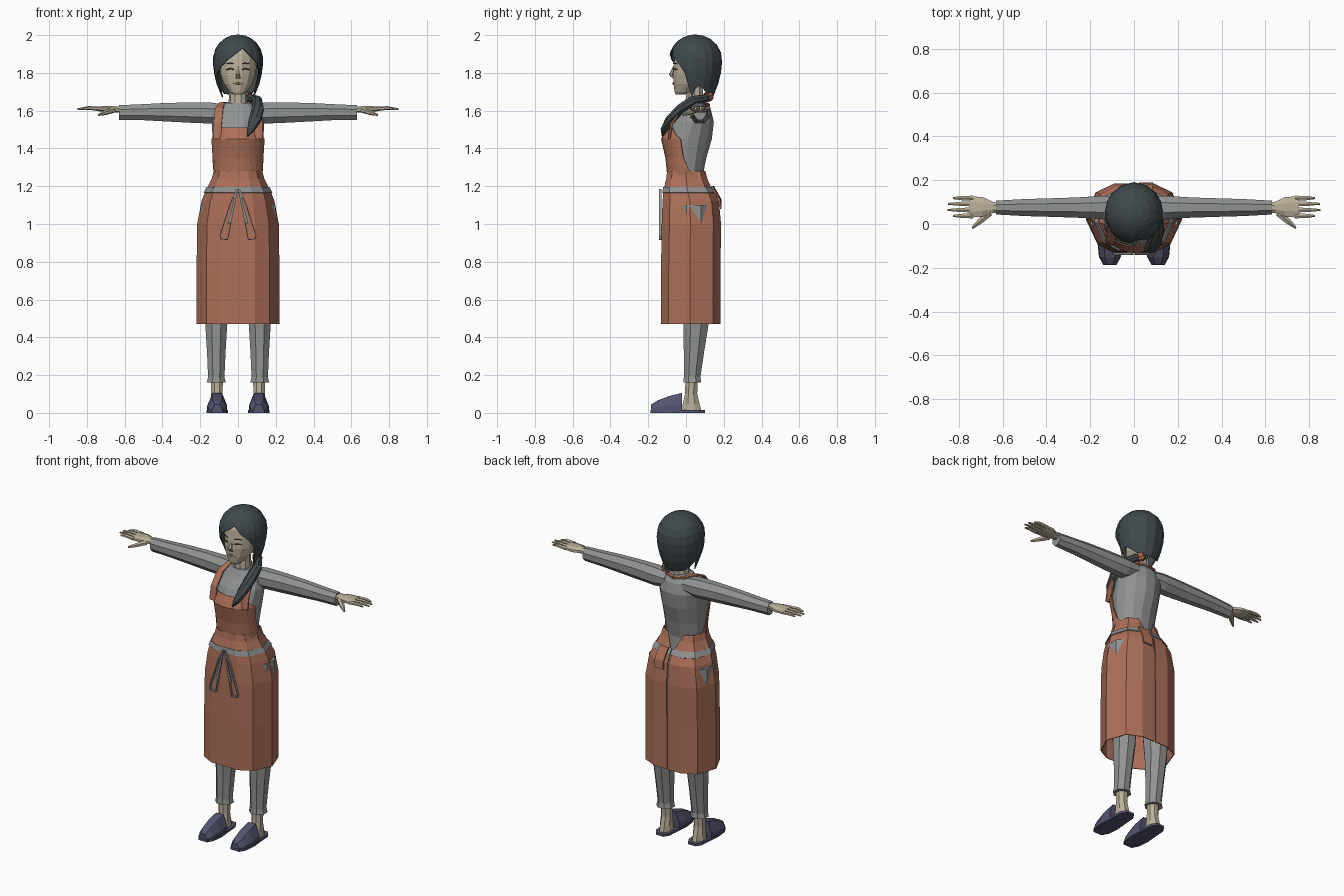
import bpy, bmesh
from math import sin, cos, pi, radians, sqrt
from mathutils import Vector

cube = bpy.data.objects.get("Cube")
if cube:
    bpy.data.objects.remove(cube)


def material(name, *rgb):
    col = [(c / 255) ** 2.2 for c in rgb] + [1]
    m = bpy.data.materials.new(name)
    m.use_nodes = True
    m.diffuse_color = col
    m.node_tree.nodes["Principled BSDF"].inputs["Base Color"].default_value = col
    return m


SKIN = material("skin", 186, 174, 152)
HAIR = material("dark_hair", 66, 74, 77)
CLOTH = material("grey_cloth", 143, 146, 145)
APRON = material("brown_apron", 172, 112, 90)
SHOE = material("blue_shoe", 84, 84, 110)
TIE = material("orange_tie", 190, 110, 70)
LIP = material("lip", 160, 130, 112)


def loft(name, rings, mat, closed=True, caps=True, thick=0):
    """Skin a row of rings that all have the same number of points."""
    bm = bmesh.new()
    rows = [[bm.verts.new(p) for p in r] for r in rings]
    n = len(rows[0])
    for a, b in zip(rows, rows[1:]):
        for i in range(n if closed else n - 1):
            j = (i + 1) % n
            bm.faces.new((a[i], a[j], b[j], b[i]))
    if closed and caps:
        bm.faces.new(rows[0])
        bm.faces.new(rows[-1])
    bmesh.ops.remove_doubles(bm, verts=bm.verts, dist=0.0005)
    bmesh.ops.recalc_face_normals(bm, faces=bm.faces)
    me = bpy.data.meshes.new(name)
    bm.to_mesh(me)
    bm.free()
    me.materials.append(mat)
    ob = bpy.data.objects.new(name, me)
    bpy.context.collection.objects.link(ob)
    if thick:
        mod = ob.modifiers.new("thickness", "SOLIDIFY")
        mod.thickness, mod.offset = thick, 0
    return ob


def stack(name, rows, mat, n=12, cx=0):
    """Horizontal oval rings: height, half width, front y, back y."""
    turn = [(i + .5) * 2 * pi / n for i in range(n)]
    return loft(name, [[(cx + w * sin(a), (f + b) / 2 - (b - f) / 2 * cos(a), z)
                        for a in turn] for z, w, f, b in rows], mat)


def sweep(name, path, radii, mat, n=8, ref=(0, 0, 1)):
    """Oval tube along a path, with (side, up) radii at each point."""
    pts = [Vector(p) for p in path]
    rings = []
    for k, p in enumerate(pts):
        t = (pts[min(k + 1, len(pts) - 1)] - pts[max(k - 1, 0)]).normalized()
        side = t.cross(Vector(ref)).normalized()
        up = side.cross(t)
        rs, ru = radii[k] if isinstance(radii, list) else radii
        rings.append([p + side * rs * cos(a) + up * ru * sin(a)
                      for a in ((i + .5) * 2 * pi / n for i in range(n))])
    return loft(name, rings, mat)


def lerp_rows(rows, z):
    for a, b in zip(rows, rows[1:]):
        if a[0] <= z <= b[0]:
            t = (z - a[0]) / (b[0] - a[0])
            return [p + (q - p) * t for p, q in zip(a, b)]
    return rows[-1] if z > rows[-1][0] else rows[0]


# Shirt body and neck
BODY = [(1.1, .13, -.09, .1), (1.25, .118, -.085, .09), (1.35, .125, -.095, .11),
        (1.45, .135, -.118, .14), (1.54, .138, -.075, .15), (1.6, .125, -.03, .135),
        (1.64, .075, -.01, .11)]
stack("shirt_body", BODY, CLOTH, 14)
stack("neck", [(1.58, .065, -.03, .1), (1.64, .05, -.005, .095), (1.73, .045, .0, .09)], SKIN, 10)

# Head and facial features
stack("head", [(1.685, .025, -.055, .0), (1.7, .045, -.062, .04), (1.74, .075, -.068, .1),
               (1.79, .093, -.071, .13), (1.84, .099, -.068, .15), (1.9, .095, -.06, .15),
               (1.95, .07, -.02, .12)], SKIN, 14)
sweep("nose", [(0, -.062, 1.835), (0, -.08, 1.79), (0, -.066, 1.772)],
      [(.006, .006), (.013, .011), (.014, .004)], SKIN, 6, (0, 1, 0))
sweep("mouth", [(-.026, -.061, 1.743), (0, -.068, 1.745), (.026, -.061, 1.743)],
      [(.002, .003), (.005, .007), (.002, .003)], LIP, 6)

# Hair cap: columns run from the crown down to a hem that varies round the head
HEM = [(-180, 1.68), (-130, 1.69), (-95, 1.74), (-78, 1.67), (-63, 1.79), (-45, 1.83),
       (-25, 1.87), (12, 1.93), (30, 1.89), (50, 1.85), (65, 1.8), (78, 1.67),
       (95, 1.74), (130, 1.69), (180, 1.68)]


def hair_point(deg, t):
    hem = lerp_rows(HEM, deg)[1]
    z = hem + (2 - hem) * cos(t * pi / 2)
    d = z - 1.87
    r = sqrt(max(0, 1 - (d / .13) ** 2)) if d > 0 else 1 - 9 * d * d
    a = radians(deg)
    return (.13 * r * sin(a), .05 - .138 * r * cos(a), z)


angles = sorted({h[0] for h in HEM[1:]} | {-155, -112, 112, 155, -8})
loft("hair_cap", [[hair_point(d, k / 8) for d in angles] for k in range(9)],
     HAIR, caps=False, thick=.006)

# Ponytail over the left shoulder
sweep("ponytail", [(.03, .13, 1.68), (.07, .1, 1.665), (.1, .04, 1.655), (.105, -.03, 1.61),
                   (.09, -.085, 1.55), (.07, -.115, 1.5), (.05, -.125, 1.465)],
      [(.02, .02), (.022, .022), (.028, .026), (.034, .026), (.034, .024), (.024, .016),
       (.004, .004)], HAIR)
sweep("hair_tie", [(.04, .125, 1.677), (.06, .108, 1.67)], (.027, .027), TIE)

# Skirt of the apron: one half outline, scaled at each level and mirrored
HALF = [(0, -.13), (.09, -.13), (.165, -.09), (.217, .02), (.175, .14), (.09, .18)]
LEVELS = [(.47, 1, -.13, .18, .003), (.75, 1, -.13, .18, .003), (1, .985, -.126, .183, .003),
          (1.12, .88, -.122, .172, .004), (1.165, .8, -.118, .15, .006),
          (1.195, .73, -.113, .13, .015), (1.24, .63, -.102, .11, .035),
          (1.28, .58, -.098, .1, .06)]


def skirt_ring(level, grow=1, gap=None):
    z, sx, front, back, slit = level
    half = [(x * sx, front + (y + .13) / .31 * (back - front)) for x, y in HALF]
    half.append((slit if gap is None else gap, back))
    full = [(-x, y) for x, y in half[:0:-1]] + half
    return [(x * grow, .02 + (y - .02) * grow, z) for x, y in full]


loft("apron_skirt", [skirt_ring(l) for l in LEVELS], APRON, closed=False, thick=.005)
loft("apron_belt", [skirt_ring(l, 1.035, .002) for l in LEVELS[4:6]], CLOTH,
     closed=False, thick=.006)
sweep("back_flap", [(.05, .14, 1.2), (.055, .18, 1.13), (.055, .185, 1.08)],
      (.045, .006), APRON, 4)

# Bib wraps the front of the body
BIB = [(1.2, 150), (1.25, 125), (1.29, 95), (1.35, 80), (1.4, 76), (1.45, 74), (1.47, 60), (1.51, 38)]
rings = []
for z, spread in BIB:
    _, w, f, b = lerp_rows(BODY, z)
    arc = [radians(spread * (i / 6 - 1)) for i in range(13)]
    rings.append([((w + .009) * sin(a), (f + b) / 2 - ((b - f) / 2 + .011) * cos(a), z)
                  for a in arc])
loft("apron_bib", rings, APRON, closed=False, thick=.006)

FINGERS = [("index", .037, .825), ("middle", .064, .85), ("ring", .092, .848), ("little", .118, .825)]
SOLE = [(-.187, .03), (-.15, .05), (-.08, .057), (0, .05), (.07, .045), (.1, .025)]
UPPER = [(-.185, .026, .04), (-.15, .046, .062), (-.09, .053, .085), (-.02, .05, .102)]
ARCH = [(-1, 0), (-1, .4), (-.5, 1), (.5, 1), (1, .4), (1, 0)]

for s, side in ((1, "left_"), (-1, "right_")):
    # Strap from bib to the back of the neck
    sweep(side + "strap", [(s * .108, -.09, 1.45), (s * .108, -.078, 1.53), (s * .1, -.025, 1.61),
                           (s * .085, .04, 1.638), (s * .06, .1, 1.635), (0, .12, 1.63)],
          [(.025, .008)] * 3 + [(.018, .008), (.012, .01), (.01, .01)], APRON, 6)

    # Bow loop hanging from the belt
    loop = [(.005, 1.185), (.04, 1.11), (.095, .94), (.09, .92), (.055, .918), (.05, .94),
            (.025, 1.08), (.008, 1.17)]
    sweep(side + "bow_loop", [(s * x, -.136, z) for x, z in loop], (.004, .009), CLOTH, 4, (0, 1, 0))
    sweep(side + "bow_tail", [(s * .008, -.138, 1.18), (s * .022, -.14, 1.1), (s * .05, -.138, 1)],
          (.008, .003), CLOTH, 4, (0, 1, 0))

    # Sleeve
    sweep(side + "sleeve", [(s * x, .075, z) for x, z in
                            ((.06, 1.59), (.14, 1.587), (.26, 1.59), (.4, 1.592), (.5, 1.592), (.63, 1.59))],
          [(.055, .045), (.058, .06), (.05, .058), (.045, .052), (.042, .046), (.034, .042)], CLOTH)

    # Hand
    sweep(side + "palm", [(s * .6, .075, 1.605), (s * .645, .075, 1.606), (s * .69, .078, 1.608),
                          (s * .75, .078, 1.61)],
          [(.022, .018), (.028, .018), (.048, .019), (.053, .012)], SKIN)
    for label, y, tip in FINGERS:
        sweep(side + label + "_finger", [(s * .735, y, 1.61), (s * .79, y, 1.614), (s * tip, y, 1.608)],
              [(.013, .011), (.011, .01), (.005, .005)], SKIN, 6)
    sweep(side + "thumb", [(s * .66, .05, 1.602), (s * .7, .015, 1.59), (s * .738, -.018, 1.578)],
          [(.018, .014), (.015, .013), (.006, .006)], SKIN, 6)

    # Trouser leg and ankle
    stack(side + "trouser_leg", [(.16, .054, -.018, .085), (.19, .047, -.015, .08), (.32, .053, -.016, .1),
                                 (.47, .063, -.02, .125), (.8, .085, -.05, .14), (1.1, .09, -.06, .14)],
          CLOTH, 8, s * .115)
    stack(side + "ankle", [(.012, .036, -.03, .085), (.05, .035, -.02, .075), (.1, .033, -.008, .062),
                           (.2, .035, -.005, .065)], SKIN, 8, s * .112)

    # Slipper: flat sole and a rounded toe cover
    loft(side + "sole", [[(s * .11 + dx * w, y, z) for dx, z in ((-1, 0), (1, 0), (1, .014), (-1, .014))]
                         for y, w in SOLE], SHOE)
    loft(side + "slipper_toe", [[(s * .11 + dx * w, y, .004 + dz * h) for dx, dz in ARCH]
                                for y, w, h in UPPER], SHOE)

    # Eye and brow lines
    for label, z, thin in (("eye", 1.818, .005), ("brow", 1.848, .003)):
        sweep(side + label, [(s * .022, -.067, z), (s * .04, -.062, z + .004), (s * .062, -.048, z)],
              [(.003, .002), (.004, thin), (.003, .002)], HAIR, 6)
